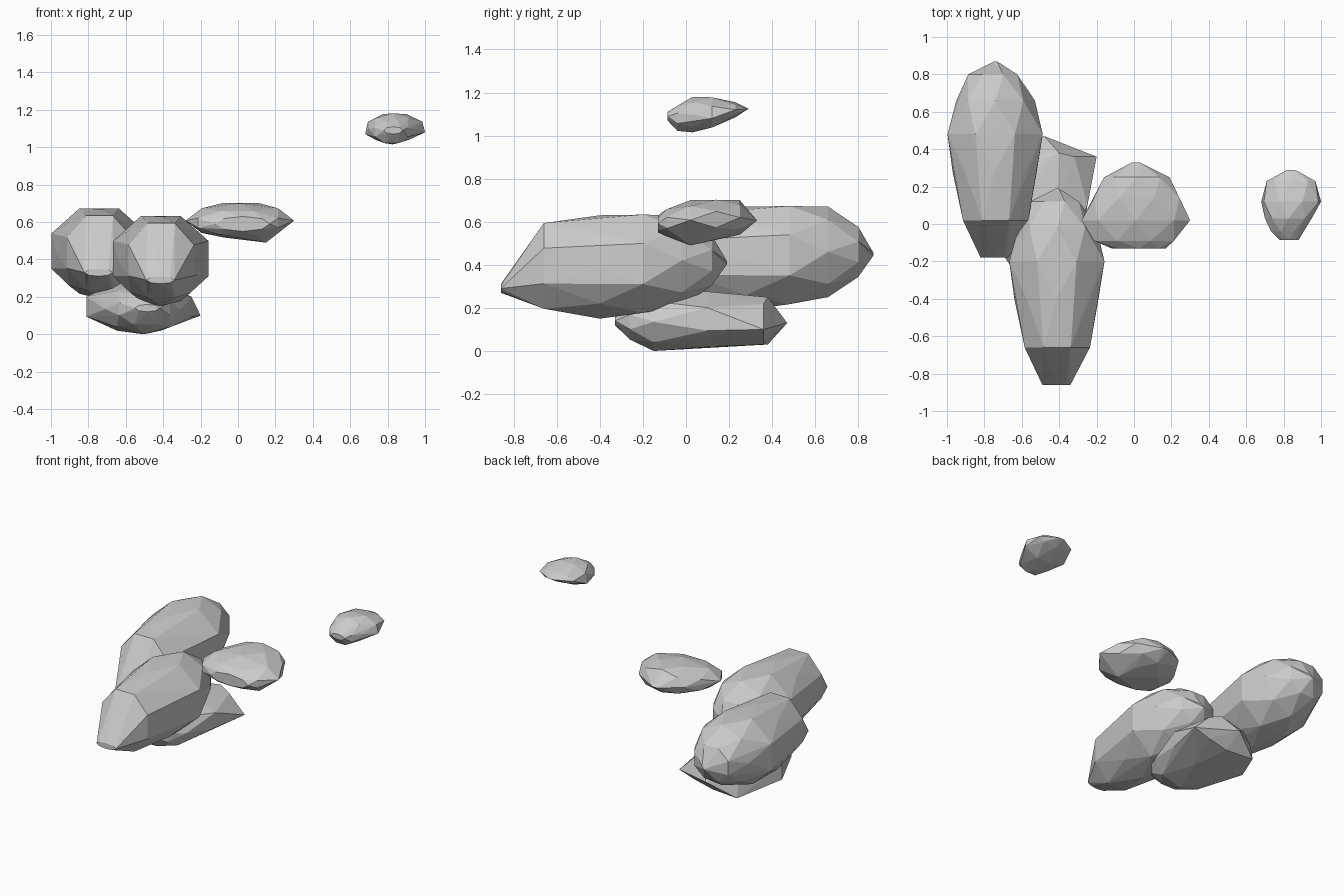
import bpy, bmesh
from math import cos, sin, pi


def rock(name, stations, corners=(), sides=8):
    """Faceted boulder: hull around staggered rings along y.
    Each station is (y, x_min, x_max, z_min, z_max)."""
    bm = bmesh.new()
    for i, (y, x0, x1, z0, z1) in enumerate(stations):
        grow = 1.05 if i % 2 else 1.0        # staggered rings have no axis points
        for k in range(sides):
            a = 2 * pi * (k + 0.5 * (i % 2)) / sides
            bm.verts.new(((x0 + x1) / 2 + cos(a) * grow * (x1 - x0) / 2, y,
                          (z0 + z1) / 2 + sin(a) * grow * (z1 - z0) / 2))
    for c in corners:
        bm.verts.new(c)
    bmesh.ops.convex_hull(bm, input=bm.verts[:])
    # drop points left inside the hull
    loose = [v for v in bm.verts if not v.link_faces]
    bmesh.ops.delete(bm, geom=loose, context='VERTS')
    bmesh.ops.remove_doubles(bm, verts=bm.verts[:], dist=0.02)
    bmesh.ops.recalc_face_normals(bm, faces=bm.faces[:])
    mesh = bpy.data.meshes.new(name)
    bm.to_mesh(mesh)
    bm.free()
    obj = bpy.data.objects.new(name, mesh)
    bpy.context.collection.objects.link(obj)
    return obj


# long boulder at the front
front = rock("front_boulder", [
    (-0.86, -0.49, -0.34, 0.27, 0.31),
    (-0.66, -0.59, -0.23, 0.19, 0.60),
    (-0.40, -0.64, -0.19, 0.15, 0.63),
    (-0.20, -0.675, -0.15, 0.17, 0.64),
    (-0.02, -0.62, -0.20, 0.21, 0.63),
    (0.12, -0.56, -0.29, 0.30, 0.54),
    (0.19, -0.42, -0.40, 0.40, 0.42)])

# the same boulder again, behind and to the left
back = front.copy()
back.data = front.data.copy()
back.name = "back_boulder"
back.location = (-0.33, 0.68, 0.04)
bpy.context.collection.objects.link(back)

# flat stone underneath
rock("base_stone", [
    (-0.33, -0.55, -0.42, 0.12, 0.16),
    (-0.26, -0.64, -0.36, 0.05, 0.22),
    (-0.15, -0.71, -0.30, 0.00, 0.27),
    (0.10, -0.82, -0.24, 0.015, 0.28),
    (0.36, -0.66, -0.26, 0.03, 0.25)],
    corners=[(-0.20, 0.36, 0.10), (-0.66, 0.38, 0.03), (-0.48, 0.47, 0.13),
             (-0.40, 0.38, 0.25)])

# floating stone in the middle
rock("middle_stone", [
    (-0.13, -0.12, 0.17, 0.55, 0.63),
    (-0.09, -0.22, 0.22, 0.53, 0.66),
    (0.02, -0.28, 0.30, 0.515, 0.70),
    (0.14, -0.22, 0.25, 0.515, 0.705),
    (0.25, -0.16, 0.19, 0.54, 0.70),
    (0.33, -0.01, 0.03, 0.60, 0.62)],
    corners=[(0.15, 0.02, 0.49)])

# small high stone on the right
rock("small_stone", [
    (-0.085, 0.78, 0.88, 1.07, 1.11),
    (-0.04, 0.73, 0.91, 1.02, 1.14),
    (0.03, 0.70, 0.95, 1.015, 1.18),
    (0.12, 0.69, 0.99, 1.035, 1.18),
    (0.23, 0.71, 0.97, 1.085, 1.155),
    (0.29, 0.82, 0.86, 1.12, 1.135)],
    corners=[(1.0, 0.12, 1.08), (0.68, 0.12, 1.07)])
